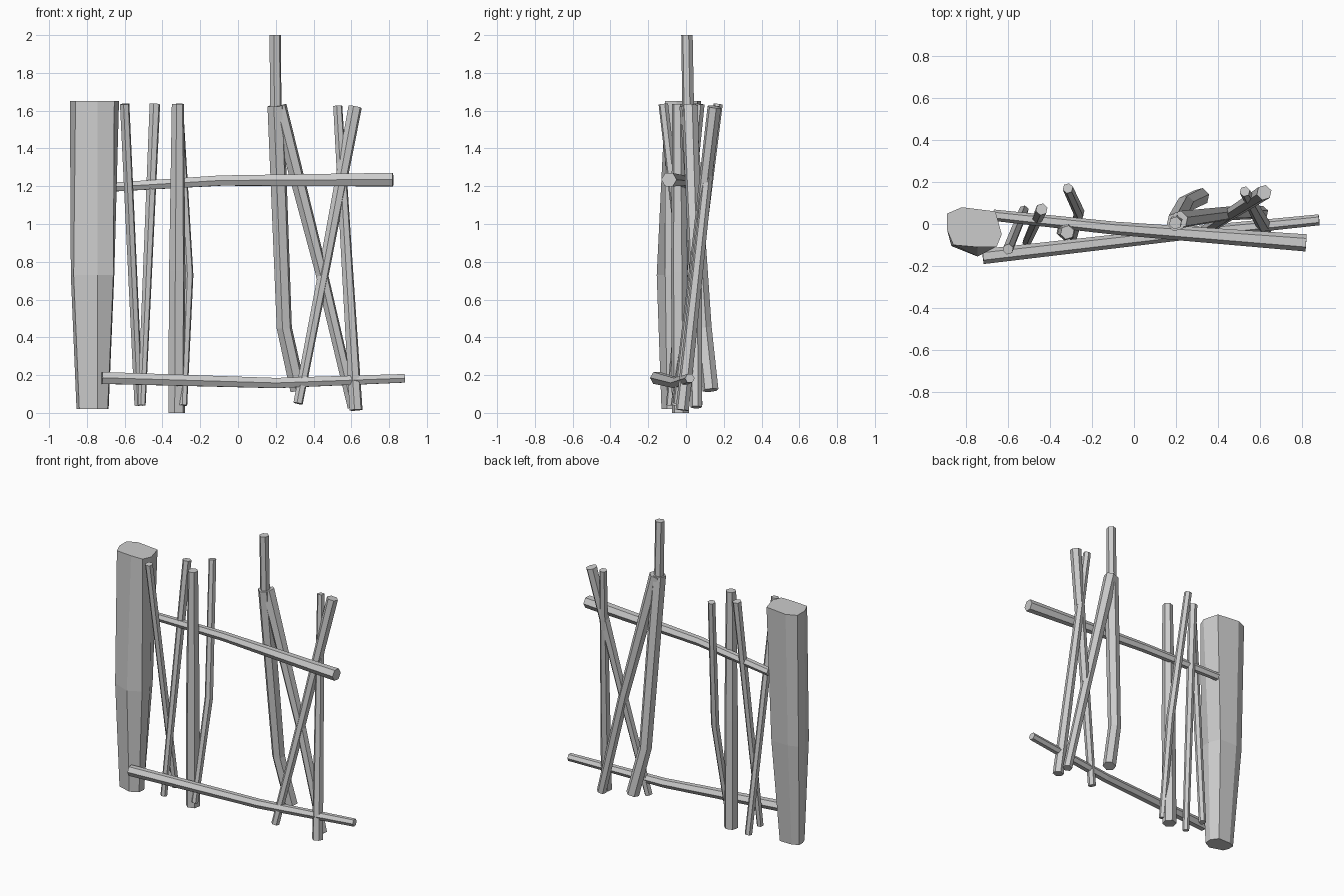
import bpy, bmesh, math
from mathutils import Vector

if "Cube" in bpy.data.objects:
    bpy.data.objects.remove(bpy.data.objects["Cube"])


def skin(name, rings):
    """Join matching rings of points into a closed, flat-faced log."""
    bm = bmesh.new()
    loops = [[bm.verts.new(p) for p in ring] for ring in rings]
    n = len(loops[0])
    for a, b in zip(loops, loops[1:]):
        for i in range(n):
            j = (i + 1) % n
            bm.faces.new((a[i], a[j], b[j], b[i]))
    bm.faces.new(loops[0])
    bm.faces.new(loops[-1])
    bmesh.ops.recalc_face_normals(bm, faces=bm.faces)
    mesh = bpy.data.meshes.new(name)
    bm.to_mesh(mesh)
    bm.free()
    obj = bpy.data.objects.new(name, mesh)
    bpy.context.collection.objects.link(obj)
    return obj


def stick(name, path, sides=6, turn=0.3):
    """Tapered stick through (x, y, z, radius) stations."""
    pts = [Vector(p[:3]) for p in path]
    axis = (pts[-1] - pts[0]).normalized()
    ref = Vector((0, 0, 1)) if abs(axis.z) < 0.7 else Vector((1, 0, 0))
    rings = []
    for i, p in enumerate(pts):
        d = (pts[min(i + 1, len(pts) - 1)] - pts[max(i - 1, 0)]).normalized()
        u = (ref - d * ref.dot(d)).normalized()
        v = d.cross(u)
        angles = [turn + math.tau * k / sides for k in range(sides)]
        rings.append([p + path[i][3] * (u * math.cos(a) + v * math.sin(a)) for a in angles])
    return skin(name, rings)


# Thick irregular trunk at the left
trunk = {
    0.02: [(-.855, -.02), (-.81, 0), (-.72, 0), (-.685, -.05), (-.69, -.10), (-.745, -.13), (-.84, -.10), (-.855, -.06)],
    0.73: [(-.885, .03), (-.82, .055), (-.69, .05), (-.655, -.03), (-.66, -.11), (-.745, -.155), (-.87, -.105), (-.885, -.04)],
    1.65: [(-.89, .05), (-.82, .08), (-.66, .06), (-.63, -.05), (-.655, -.11), (-.745, -.11), (-.86, -.10), (-.89, -.03)],
}
skin("trunk_post", [[(x, y, z) for x, y in ring] for z, ring in trunk.items()])

# Upright and leaning sticks, listed bottom to top
uprights = {
    "left_thin_stick_a": [(-.525, .065, .04, .024), (-.60, -.12, 1.635, .026)],
    "left_thin_stick_b": [(-.51, -.085, .04, .022), (-.44, .07, 1.635, .029)],
    "left_post": [(-.325, -.03, 0, .046), (-.322, -.035, .75, .045), (-.318, -.04, 1.635, .034)],
    "left_bent_stick": [(-.29, -.06, .04, .022), (-.262, .055, .73, .027), (-.315, .17, 1.635, .025)],
    "bent_post": [(.318, .13, .12, .043), (.245, .095, .45, .042), (.20, .01, 1.625, .046)],
    "tall_post_top": [(.20, .012, 1.58, .032), (.197, .005, 2.0, .031)],
    "right_brace": [(.61, .055, .03, .031), (.44, .05, .75, .034), (.215, .02, 1.625, .044)],
    "right_post": [(.625, -.02, .015, .036), (.58, .06, .75, .031), (.528, .155, 1.625, .025)],
    "right_cross_brace": [(.318, -.045, .05, .026), (.455, .045, .75, .030), (.62, .15, 1.62, .037)],
}
for name, path in uprights.items():
    stick(name, path)

# Horizontal rails, listed left to right
stick("upper_rail", [(-.67, .042, 1.195, .027), (-.09, -.02, 1.23, .031), (.82, -.09, 1.235, .041)], turn=0.5)
stick("lower_rail", [(-.72, -.155, .185, .036), (.20, -.05, .158, .031), (.882, .02, .183, .026)], turn=0.5)
